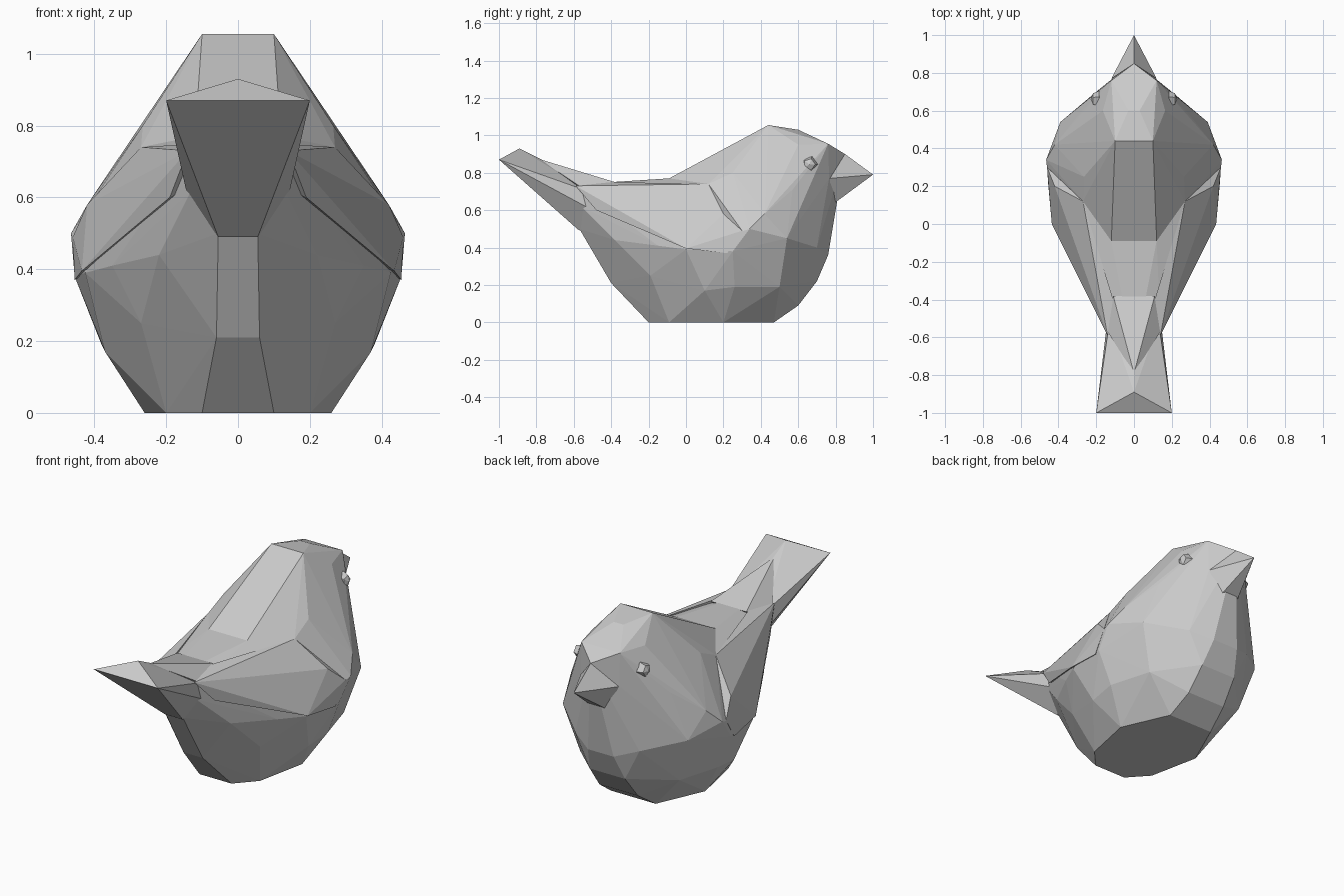
import bpy, bmesh


def hull(name, points):
    """Faceted solid around a few points."""
    bm = bmesh.new()
    vs = [bm.verts.new(p) for p in points]
    bmesh.ops.convex_hull(bm, input=vs)
    loose = [v for v in bm.verts if not v.link_faces]
    bmesh.ops.delete(bm, geom=loose, context='VERTS')
    bmesh.ops.recalc_face_normals(bm, faces=bm.faces)
    mesh = bpy.data.meshes.new(name)
    bm.to_mesh(mesh)
    bm.free()
    ob = bpy.data.objects.new(name, mesh)
    bpy.context.collection.objects.link(ob)
    return ob


def both(points):
    """Add the mirror image of every off-centre point."""
    return points + [(-x, y, z) for x, y, z in points if x]


# Breast and head: foot, flank, breast, then crown
hull("breast_and_head", both([
    (0.10, -0.20, 0), (0.20, -0.09, 0), (0.26, 0.20, 0), (0.14, 0.47, 0),
    (0.27, -0.19, 0.25), (0.37, 0.10, 0.17), (0.38, 0.26, 0.19),
    (0.31, 0.50, 0.19), (0.12, 0.60, 0.09), (0.11, 0.70, 0.22),
    (0.425, 0.00, 0.39), (0.455, 0.25, 0.38), (0.465, 0.34, 0.50),
    (0.39, 0.54, 0.45), (0.30, 0.60, 0.46), (0.20, 0.70, 0.40),
    (0.08, 0.76, 0.36), (0.08, 0.78, 0.60), (0.12, 0.765, 0.77),
    (0.42, 0.42, 0.58), (0.30, 0.57, 0.71), (0.265, 0.25, 0.80),
    (0.12, -0.09, 0.77), (0.27, 0.12, 0.74), (0.165, 0.60, 0.95),
    (0.12, 0.76, 0.955), (0.10, 0.44, 1.055), (-0.03, 0.60, 1.03),
    (0, 0.85, 0.90)]))

# Hind body tapering to the tail root
hull("hind_body", both([
    (0.12, -0.09, 0.77), (0.06, -0.40, 0.75), (0.14, -0.55, 0.71),
    (0.13, -0.56, 0.62), (0.055, -0.57, 0.50), (0.06, -0.40, 0.21),
    (0.22, -0.38, 0.44), (0.10, -0.20, 0), (0.20, -0.09, 0),
    (0.27, -0.19, 0.25), (0.35, -0.15, 0.41), (0.425, 0.00, 0.39),
    (0.27, 0.12, 0.74)]))

# Rump running to a point over the tail
hull("rump", both([(0, -0.79, 0.875), (0.14, -0.57, 0.73), (0.11, -0.38, 0.75),
                   (0.08, -0.50, 0.62)]))

# Tail: wedge flaring up and back
hull("tail", both([(0.2, -1.0, 0.87), (0, -0.95, 0.885), (0, -0.89, 0.93),
                   (0.13, -0.52, 0.70), (0.14, -0.5, 0.6),
                   (0.055, -0.57, 0.49), (0, -0.55, 0.76)]))

# Beak
hull("beak", both([(0, 1.0, 0.79), (0.12, 0.77, 0.77), (0, 0.85, 0.90),
                   (0, 0.84, 0.72), (0.06, 0.77, 0.62)]))

# Folded wings and eyes
for side, s in (("left", -1), ("right", 1)):
    wing = [(0.455, 0.22, 0.37), (0.46, 0.30, 0.49), (0.435, 0.0, 0.395),
            (0.19, -0.48, 0.60), (0.14, -0.59, 0.73), (0.11, -0.40, 0.75),
            (0.27, 0.12, 0.74), (0.42, 0.20, 0.58), (0.33, 0.05, 0.43),
            (0.30, 0.2, 0.45), (0.10, -0.45, 0.64)]
    hull(side + "_wing", [(s * x, y, z) for x, y, z in wing])
    bpy.ops.mesh.primitive_uv_sphere_add(segments=5, ring_count=4, radius=0.045,
                                         location=(s * 0.185, 0.66, 0.845),
                                         rotation=(0, 1.57, 0))
    bpy.context.object.name = side + "_eye"
